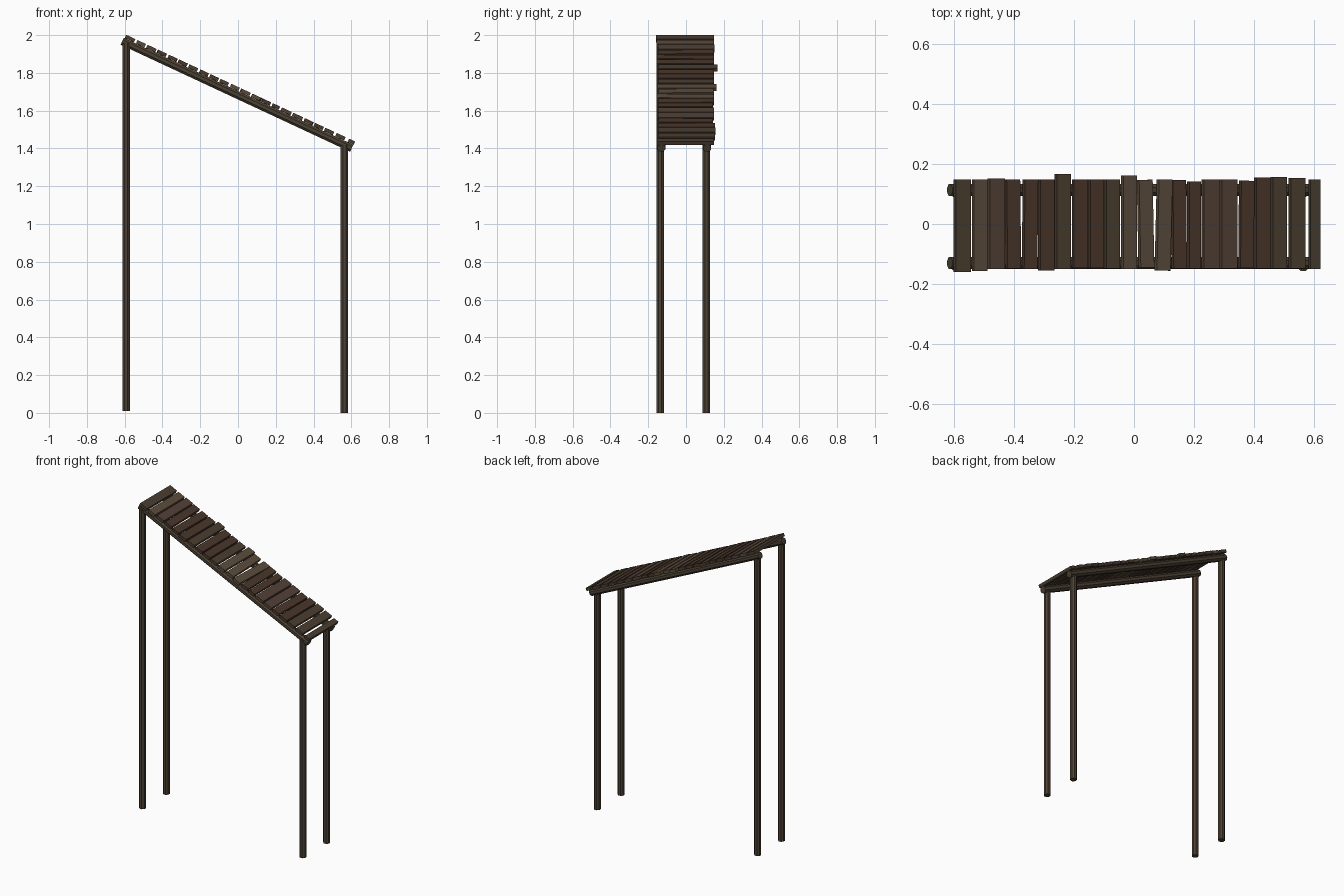
import bpy, math
from mathutils import Vector, Matrix

if "Cube" in bpy.data.objects:
    bpy.data.objects.remove(bpy.data.objects["Cube"])

SLOPE = math.radians(25)
D = Vector((math.cos(SLOPE), 0, -math.sin(SLOPE)))   # down the roof
N = Vector((math.sin(SLOPE), 0, math.cos(SLOPE)))    # roof normal
TOP = Vector((-0.588, 0, 2.0))                       # upper edge of the roof
THICK = 0.019
ROD_R = 0.022


def material(name, rgb):
    m = bpy.data.materials.new(name)
    m.diffuse_color = (*rgb, 1)
    m.use_nodes = True
    m.node_tree.nodes["Principled BSDF"].inputs["Base Color"].default_value = m.diffuse_color
    return m


POST = material("post_wood", (0.075, 0.055, 0.035))
WOODS = [material("dark_plank", (0.068, 0.038, 0.024)),
         material("grey_plank", (0.068, 0.047, 0.030)),
         material("light_plank", (0.105, 0.072, 0.045)),
         material("red_plank", (0.085, 0.053, 0.038))]


def rod(name, a, b, r):
    a, b = Vector(a), Vector(b)
    bpy.ops.mesh.primitive_cylinder_add(vertices=8, radius=r, depth=(b - a).length)
    o = bpy.context.object
    rot = (b - a).to_track_quat('Z', 'Y').to_matrix().to_4x4()
    o.matrix_world = Matrix.Translation((a + b) / 2) @ rot @ Matrix.Rotation(math.pi / 8, 4, 'Z')
    o.name = name
    o.data.materials.append(POST)


def on_axis(x):
    """Height of the rail centre line at x."""
    p = TOP - N * (THICK + ROD_R - 0.001)
    return p.z - (x - p.x) * math.tan(SLOPE)


# Posts and sloping rails, front and back
for side, y_post, y_rail in (("front", -0.137, -0.13), ("back", 0.108, 0.113)):
    rod(side + "_tall_post", (-0.592, y_post, 0.01), (-0.592, y_post, on_axis(-0.592)), 0.021)
    rod(side + "_short_post", (0.563, y_post, 0), (0.563, y_post, on_axis(0.563)), 0.021)
    rod(side + "_rail", (-0.613, y_rail, on_axis(-0.613)), (0.602, y_rail, on_axis(0.602)), ROD_R)

# Roof planks: left x, right x (seen from above), front y, back y, wood
PLANKS = [
    (-.600, -.543, -.160, .148, 1), (-.540, -.487, -.157, .148, 2), (-.487, -.430, -.149, .151, 3),
    (-.430, -.377, -.148, .148, 0), (-.372, -.320, -.150, .148, 0), (-.320, -.265, -.155, .148, 0),
    (-.265, -.210, -.149, .166, 1), (-.207, -.153, -.147, .148, 0), (-.153, -.100, -.147, .148, 0),
    (-.100, -.047, -.148, .148, 1), (-.043, .010, -.150, .161, 2), (.012, .065, -.145, .147, 2),
    (.072, .125, -.155, .148, 2), (.123, .175, -.148, .147, 0), (.177, .223, -.148, .142, 0),
    (.225, .285, -.148, .148, 3), (.285, .345, -.148, .148, 3), (.348, .400, -.146, .144, 0),
    (.400, .455, -.148, .154, 0), (.455, .510, -.148, .157, 1), (.515, .570, -.148, .153, 1),
    (.580, .620, -.150, .148, 1)]
YAW = {3: 0.7, 4: -0.6, 11: 1.2, 12: -1.5, 13: 0.6, 17: -0.6}
FRAME = Matrix.Rotation(SLOPE, 4, 'Y')

for i, (x0, x1, y0, y1, wood) in enumerate(PLANKS):
    x0 += THICK * math.sin(SLOPE)                    # upper-left edge of top face
    length = (x1 - x0) / math.cos(SLOPE)
    s = ((x0 + x1) / 2 - TOP.x) / math.cos(SLOPE)
    centre = TOP + D * s - N * THICK / 2
    centre.y = (y0 + y1) / 2
    bpy.ops.mesh.primitive_cube_add(size=1)
    o = bpy.context.object
    o.name = "roof_plank_%02d" % (i + 1)
    o.matrix_world = (Matrix.Translation(centre) @ FRAME
                      @ Matrix.Rotation(math.radians(YAW.get(i, 0)), 4, 'Z')
                      @ Matrix.Diagonal((length, y1 - y0, THICK, 1)))
    o.data.materials.append(WOODS[wood])
